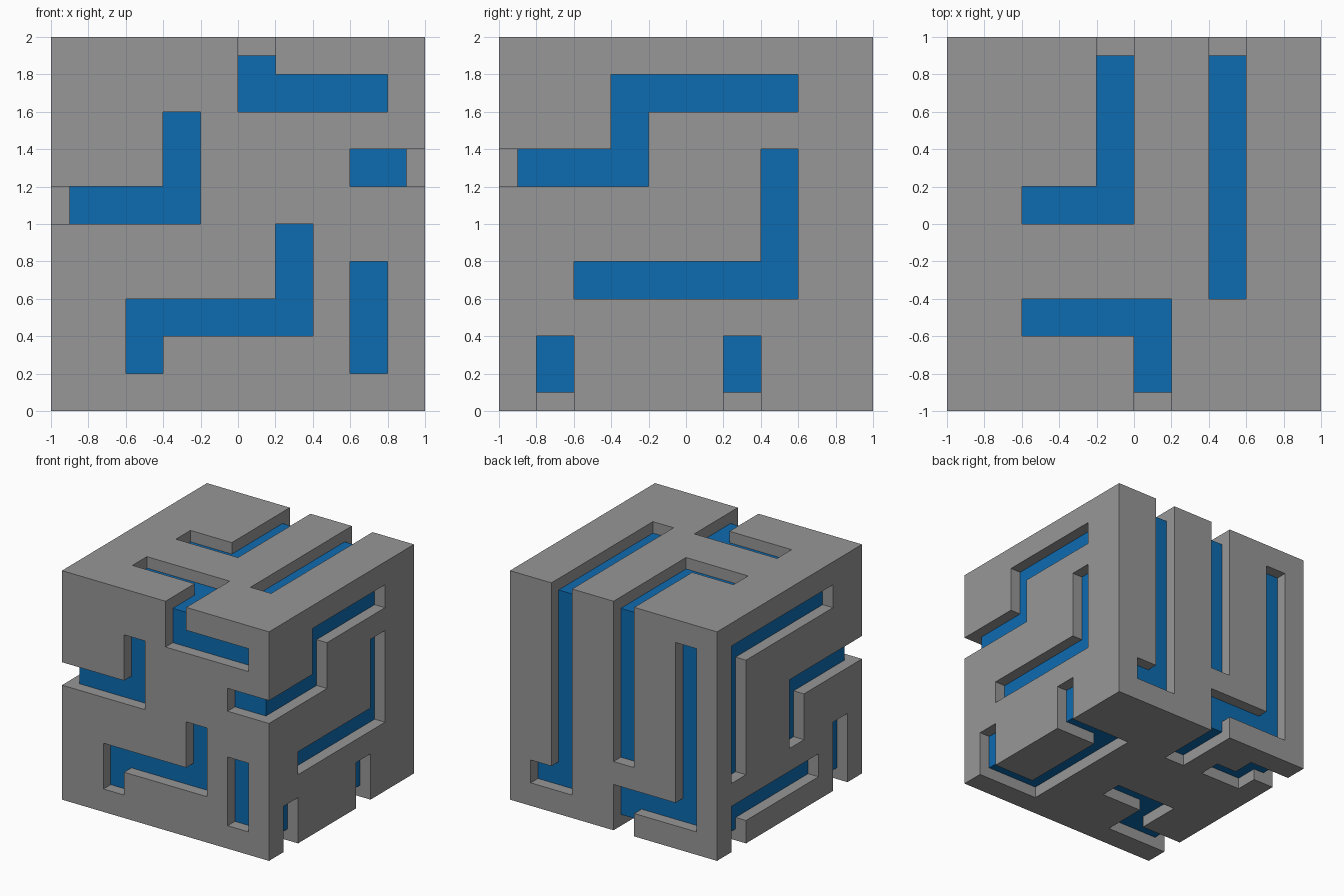
import bpy, bmesh
from mathutils import Vector

if "Cube" in bpy.data.objects:
    bpy.data.objects.remove(bpy.data.objects["Cube"])

# Each side is a 10 x 10 board. A groove is a path on it: start column and row,
# then run lengths alternating along the side's first and second free axis.
GROOVES = {
    (1, -1): [(8, 8, -3, 1), (0, 5, 3, 2), (2, 1, 0, 1, 4, 2), (8, 1, 0, 2), (8, 6, 1)],  # front
    (0, 1): [(0, 6, 3, 2, 4), (2, 3, 5, 3), (1, 0, 0, 1), (6, 0, 0, 1)],                 # right
    (2, 1): [(2, 5, 2, 4), (7, 3, 0, 6), (2, 2, 3, -2)],                                 # top
    (1, 1): [(8, 1, -1, 8), (4, 3, 0, 6), (4, 0, 0, 1, -3, 7)],                          # back
    (0, -1): [(2, 8, 6, -5), (0, 5, 4, -2), (3, 1, 5, -1), (1, 0, 0, 2)],                # left
    (2, -1): [(9, 6, -2, -5, 2), (4, 7, 0, 2), (0, 8, 1, -1, 1), (4, 3, -2, -2, -2)],    # bottom
}


def walk(start_col, start_row, *runs):
    """All board squares along a groove path."""
    pos = [start_col, start_row]
    squares = {tuple(pos)}
    for n, run in enumerate(runs):
        for _ in range(abs(run)):
            pos[n % 2] += 1 if run > 0 else -1
            squares.add(tuple(pos))
    return squares


CUT = {side: set().union(*(walk(*p) for p in paths)) for side, paths in GROOVES.items()}

# Grid planes: 0.2 steps plus the groove depth of 0.1 at each end
STEPS = [-1, -.9] + [i / 5 for i in range(-4, 5)] + [.9, 1]
N = len(STEPS) - 1


def carved(cell):
    """True where a groove removes this cell of the shell."""
    for (axis, sign), squares in CUT.items():
        if cell[axis] == (N - 1 if sign > 0 else 0):
            square = tuple(min(max(cell[a] - 1, 0), 9) for a in range(3) if a != axis)
            if square in squares:
                return True
    return False


cells = [(i, j, k) for i in range(N) for j in range(N) for k in range(N)]
inside = {c for c in cells if min(c) > 0 and max(c) < N - 1}
shell = {c for c in cells if c not in inside and not carved(c)}


def finish(name, bm, color_name, color):
    mesh = bpy.data.meshes.new(name)
    bm.to_mesh(mesh)
    bm.free()
    obj = bpy.data.objects.new(name, mesh)
    bpy.context.collection.objects.link(obj)
    mat = bpy.data.materials.new(color_name)
    mat.diffuse_color = (*color, 1)
    mat.use_nodes = True
    mat.node_tree.nodes["Principled BSDF"].inputs["Base Color"].default_value = mat.diffuse_color
    mesh.materials.append(mat)


# Grey outer shell: outer skin and groove walls
bm = bmesh.new()
verts = {}


def vert(key):
    if key not in verts:
        x, y, z = (STEPS[i] for i in key)
        verts[key] = bm.verts.new(Vector((x, y, z + 1)))
    return verts[key]


for cell in sorted(shell):
    for axis in range(3):
        for sign in (-1, 1):
            near = list(cell)
            near[axis] += sign
            if tuple(near) in shell or tuple(near) in inside:
                continue
            a, b = (axis + 1) % 3, (axis + 2) % 3
            quad = []
            for da, db in ((0, 0), (1, 0), (1, 1), (0, 1)):
                key = list(cell)
                key[axis] += sign > 0
                key[a] += da
                key[b] += db
                quad.append(vert(tuple(key)))
            bm.faces.new(quad if sign > 0 else quad[::-1])
finish("outer_shell", bm, "dark_grey", (.31, .31, .31))

# Blue core showing at the bottom of the grooves
bm = bmesh.new()
bmesh.ops.create_cube(bm, size=1.8)
bmesh.ops.translate(bm, verts=bm.verts, vec=(0, 0, 1))
finish("inner_core", bm, "blue", (.004, .147, .44))
